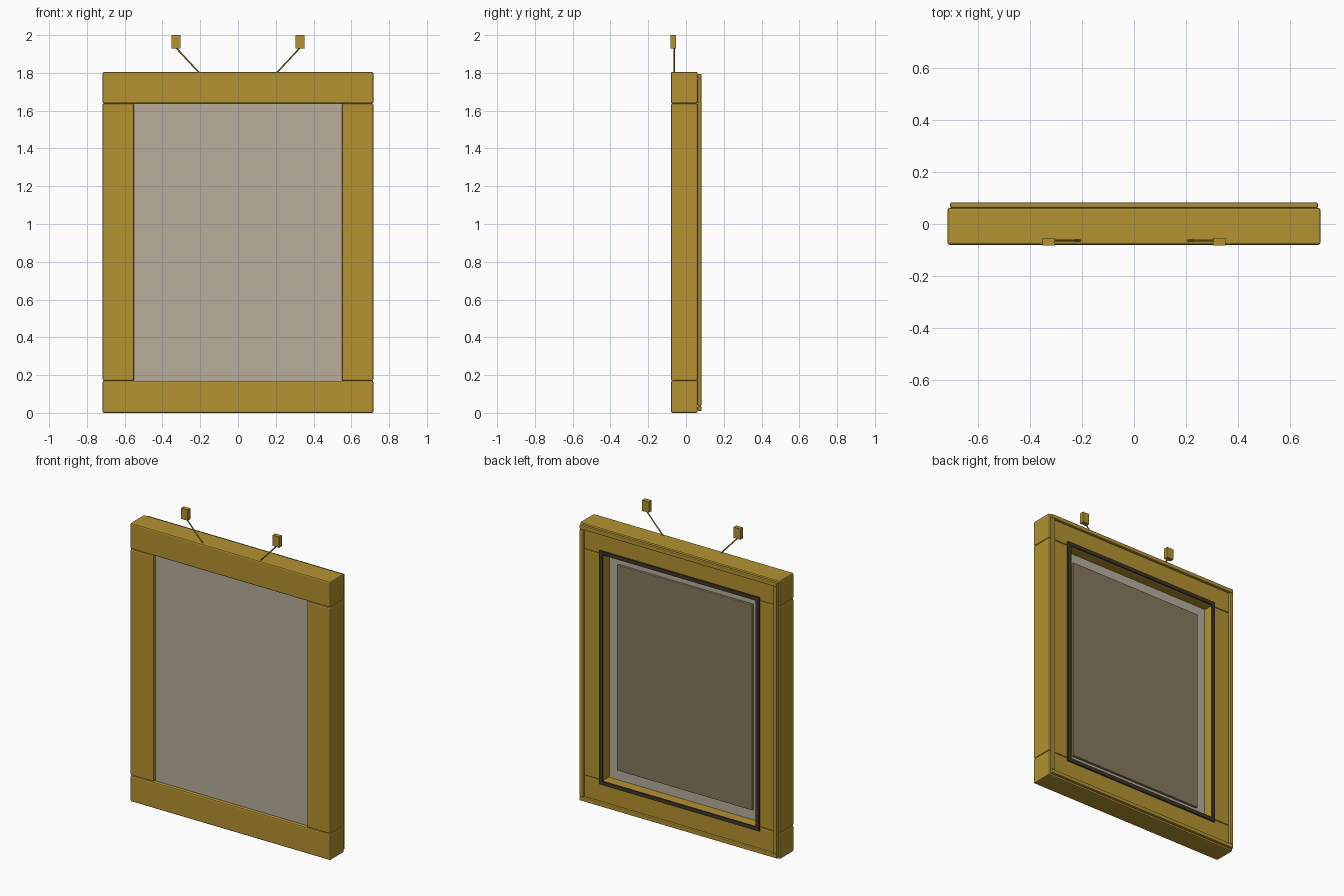
import bpy
from mathutils import Vector

if "Cube" in bpy.data.objects:
    bpy.data.objects.remove(bpy.data.objects["Cube"])


def material(name, rgb):
    m = bpy.data.materials.new(name)
    m.diffuse_color = (*rgb, 1)
    m.use_nodes = True
    m.node_tree.nodes["Principled BSDF"].inputs["Base Color"].default_value = m.diffuse_color
    return m


GOLD = material("gold_wood", (0.45, 0.29, 0.03))
PALE = material("pale_panel", (0.48, 0.42, 0.33))
BROWN = material("brown_backing", (0.24, 0.19, 0.11))
DARK = material("dark_seal", (0.05, 0.035, 0.02))


def box(name, x, y, z, mat, bevel=0.0):
    """Box from (min, max) ranges, with optional rounded edges."""
    lo, hi = Vector((x[0], y[0], z[0])), Vector((x[1], y[1], z[1]))
    bpy.ops.mesh.primitive_cube_add(size=1, location=(lo + hi) / 2)
    o = bpy.context.object
    o.name = name
    o.scale = hi - lo
    bpy.ops.object.transform_apply(location=False, rotation=False, scale=True)
    o.data.materials.append(mat)
    if bevel:
        b = o.modifiers.new("bevel", 'BEVEL')
        b.width, b.segments = bevel, 2
    return o


def rod(name, a, b, radius, mat):
    a, b = Vector(a), Vector(b)
    bpy.ops.mesh.primitive_cylinder_add(vertices=12, radius=radius, depth=(b - a).length,
                                        location=(a + b) / 2)
    o = bpy.context.object
    o.name = name
    o.rotation_euler = (b - a).to_track_quat('Z', 'Y').to_euler()
    o.data.materials.append(mat)
    bpy.ops.object.shade_smooth_by_angle()


def ring(name, hx, z, w, y, mat, bevel=0.0):
    """Rectangular border of four strips, strip width w."""
    for part, zr in (("bottom", (z[0], z[0] + w)), ("top", (z[1] - w, z[1]))):
        box(f"{name}_{part}", (-hx, hx), y, zr, mat, bevel)
    for side, xr in (("left", (-hx, -hx + w)), ("right", (hx - w, hx))):
        box(f"{name}_{side}", xr, y, (z[0] + w, z[1] - w), mat, bevel)


# Main frame: full-width rails, stiles between them
DEPTH = (-0.08, 0.062)
box("bottom_rail", (-0.717, 0.717), DEPTH, (0, 0.17), GOLD, 0.008)
box("top_rail", (-0.717, 0.717), DEPTH, (1.637, 1.805), GOLD, 0.008)
box("left_stile", (-0.717, -0.55), DEPTH, (0.17, 1.637), GOLD, 0.008)
box("right_stile", (0.55, 0.717), DEPTH, (0.17, 1.637), GOLD, 0.008)

# Panel near the front and smaller backing board behind it
box("panel", (-0.553, 0.553), (-0.058, -0.002), (0.167, 1.64), PALE)
box("backing_board", (-0.485, 0.485), (-0.002, 0.016), (0.238, 1.57), BROWN, 0.004)

# Back trim along the outer edge, dark seal around the opening
ring("back_trim", 0.708, (0.01, 1.795), 0.026, (0.062, 0.082), GOLD, 0.005)
ring("seal", 0.573, (0.147, 1.661), 0.024, (0.06, 0.071), DARK)

# Hanging blocks with slanted wires
for side, s in (("left", -1), ("right", 1)):
    xs = sorted((s * 0.304, s * 0.352))
    box(f"hanger_block_{side}", xs, (-0.082, -0.054), (1.93, 2.0), GOLD)
    rod(f"hanger_wire_{side}", (s * 0.2, -0.063, 1.795), (s * 0.33, -0.063, 1.935), 0.004, GOLD)
